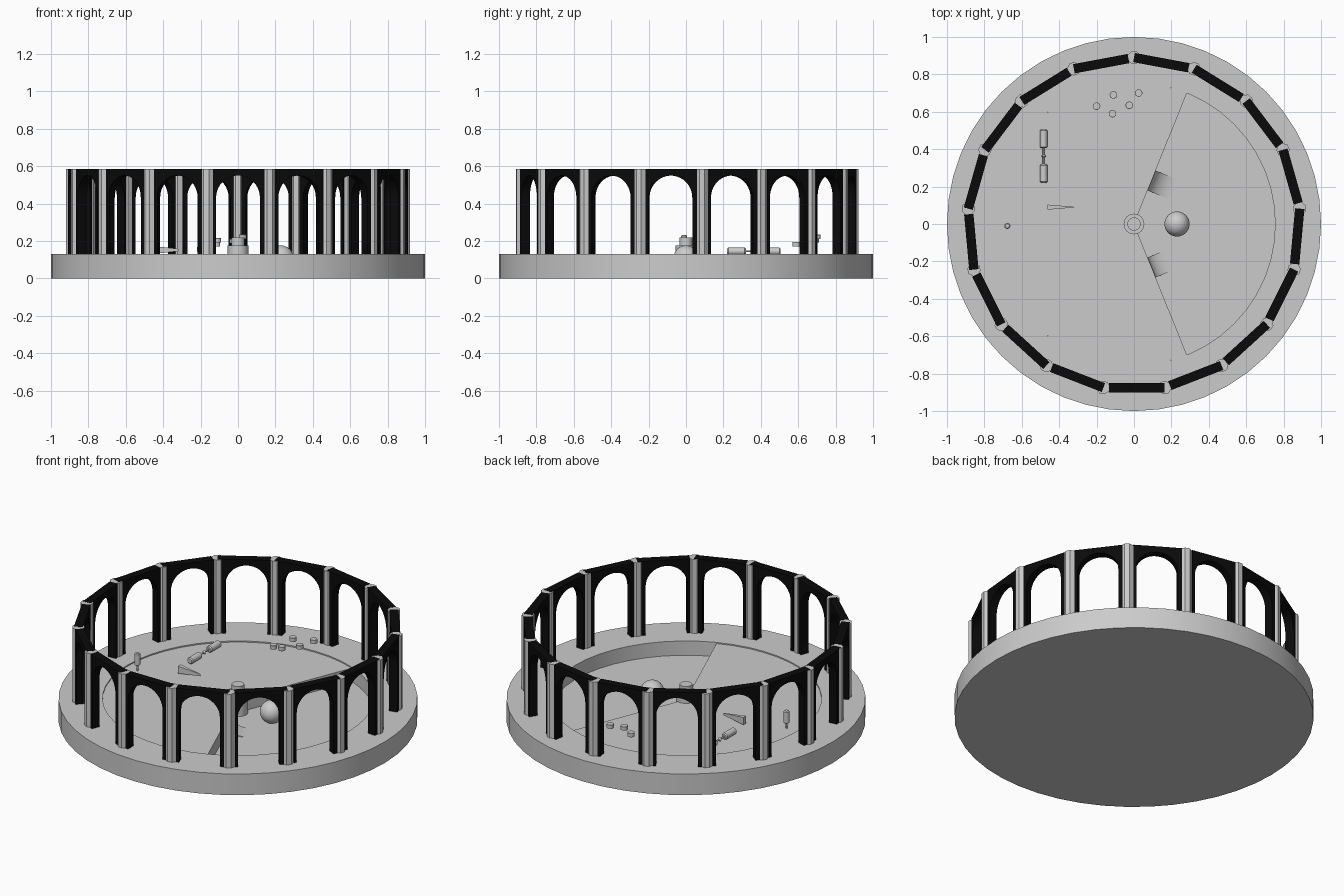
import bpy, bmesh
from math import pi, sin, cos, radians
from mathutils import Matrix, Vector

cube = bpy.data.objects.get("Cube")
if cube:
    bpy.data.objects.remove(cube, do_unlink=True)


def material(name, value):
    mat = bpy.data.materials.new(name)
    mat.use_nodes = True
    color = (value, value, value, 1)
    mat.diffuse_color = color
    mat.node_tree.nodes["Principled BSDF"].inputs["Base Color"].default_value = color
    return mat


STONE = material("light grey stone", 0.6)
BLACK = material("black", 0.003)


def finish(name, bm, mat, matrix):
    """Turn a bmesh into an object, smooth except at sharp edges."""
    bmesh.ops.remove_doubles(bm, verts=bm.verts, dist=1e-5)
    bmesh.ops.recalc_face_normals(bm, faces=bm.faces)
    for face in bm.faces:
        face.smooth = True
    for edge in bm.edges:
        edge.smooth = edge.calc_face_angle(0) < radians(30)
    mesh = bpy.data.meshes.new(name)
    bm.to_mesh(mesh)
    bm.free()
    mesh.materials.append(mat)
    obj = bpy.data.objects.new(name, mesh)
    obj.matrix_world = matrix
    bpy.context.collection.objects.link(obj)
    return obj


def lathe(name, profile, segments=24, mat=STONE, matrix=Matrix()):
    """Revolve (radius, height) points about local z."""
    bm = bmesh.new()
    verts = [bm.verts.new((r, 0, z)) for r, z in profile]
    edges = [bm.edges.new(pair) for pair in zip(verts, verts[1:])]
    bmesh.ops.spin(bm, geom=verts + edges, cent=(0, 0, 0), axis=(0, 0, 1),
                   angle=2 * pi, steps=segments, use_merge=True)
    return finish(name, bm, mat, matrix)


def prism(name, outline, depth, mat=STONE, matrix=Matrix()):
    """Extrude a local xy outline along local z."""
    bm = bmesh.new()
    face = bm.faces.new([bm.verts.new((x, y, 0)) for x, y in outline])
    out = bmesh.ops.extrude_face_region(bm, geom=[face])
    top = [v for v in out["geom"] if isinstance(v, bmesh.types.BMVert)]
    bmesh.ops.translate(bm, verts=top, vec=(0, 0, depth))
    return finish(name, bm, mat, matrix)


def frame(x_axis, y_axis, z_axis, origin):
    m = Matrix((x_axis, y_axis, z_axis)).transposed().to_4x4()
    m.translation = origin
    return m


def polar(radius, angle, z=0):
    return Vector((radius * cos(angle), radius * sin(angle), z))


def capsule(radius, low, high, bevel):
    return [(0, low), (radius - bevel, low), (radius, low + bevel),
            (radius, high - bevel), (radius - bevel, high), (0, high)]


UP = Vector((0, 0, 1))
RIM, DECK, PIT = 0.13, 0.123, 0.042
BOWL, WEDGE = 0.755, radians(68)

# Round base with a sunken bowl
lathe("base", [(0, 0), (1, 0), (1, RIM), (BOWL, RIM), (BOWL, PIT), (0, PIT)], 48)

# Raised deck filling the bowl except for the open wedge
sweep = 2 * pi - 2 * WEDGE
arc = [polar(BOWL, WEDGE + sweep * i / 48) for i in range(49)]
prism("deck", [(0, 0)] + [(p.x, p.y) for p in arc], DECK - PIT,
      matrix=Matrix.Translation((0, 0, PIT)))

# Ring of columns joined by arched panels
COUNT, RING, TOP = 17, 0.89, 0.585
step = 2 * pi / COUNT
half = RING * sin(step / 2)
arch_r, spring = 0.117, 0.433
arch = [(arch_r * cos(pi * i / 20), spring + arch_r * sin(pi * i / 20)) for i in range(21)]
panel = ([(half, RIM), (half, TOP), (0.03 - half, TOP), (0.03 - half, RIM),
          (-arch_r, RIM)] + arch[::-1] + [(arch_r, RIM)])
thick = 0.05
for i in range(COUNT):
    a = pi / 2 + i * step
    lathe("column", [(0, RIM), (0.036, RIM), (0.036, TOP - 0.001), (0, TOP - 0.001)], 8,
          matrix=Matrix.Translation(polar(RING, a)) @ Matrix.Rotation(a + pi / 8, 4, "Z"))
    mid = a + step / 2
    out = polar(1, mid)
    along = UP.cross(out)
    prism("arch_panel", panel, thick, BLACK,
          frame(along, UP, out, out * (RING * cos(step / 2) - thick / 2)))

# Central stepped post
lathe("center_post", [(0, PIT), (0.055, PIT), (0.055, 0.175), (0.035, 0.175),
                      (0.035, 0.218), (0, 0.218)], 32)

# Ball on the pit floor
R = 0.067
lathe("ball", [(R * sin(pi * i / 16), -R * cos(pi * i / 16)) for i in range(17)], 32,
      matrix=Matrix.Translation((0.23, 0, PIT + R)))

# Curved slides from the deck into the pit, one on each wedge wall
run, drop = 0.12, DECK - PIT
curve = [(run * (1 - cos(pi * i / 20)), drop * (1 - sin(pi * i / 20))) for i in range(11)]
for side in (1, -1):
    wall = polar(1, side * WEDGE)
    inward = Vector((sin(WEDGE), -side * cos(WEDGE), 0))
    prism("slide", [(0, 0)] + curve, 0.115, matrix=frame(inward, UP, wall, wall * 0.193 + UP * PIT))

# Floating stepping discs
for x, y, z in ((-0.2, 0.63, 0.155), (-0.115, 0.59, 0.183), (-0.025, 0.635, 0.2),
                (-0.11, 0.69, 0.203), (0.025, 0.7, 0.222)):
    lathe("stepping_disc", capsule(0.02, -0.012, 0.012, 0.001), 20,
          matrix=Matrix.Translation((x, y, z)))

# Barbell lying along y: two weights, a thin rod and a middle bead
lay = Matrix.Translation((-0.483, 0.363, 0.145)) @ Matrix.Rotation(-pi / 2, 4, "X")
for side in (-1, 1):
    ends = sorted((side * 0.043, side * 0.143))
    lathe("barbell_weight", capsule(0.02, ends[0], ends[1], 0.006), matrix=lay)
lathe("barbell_rod", capsule(0.005, -0.05, 0.05, 0.001), 12, matrix=lay)
lathe("barbell_bead", [(0, -0.016), (0.012, 0), (0, 0.016)], 12, matrix=lay)

# Tapered spike lying along x
bm = bmesh.new()
bmesh.ops.create_cube(bm, size=1)
for v in bm.verts:
    wide = v.co.x < 0
    v.co = Vector((v.co.x * 0.145 - 0.39, v.co.y * (0.027 if wide else 0.003) + 0.09,
                   0.152 + v.co.z * (0.045 if wide else 0.012)))
finish("spike", bm, STONE, Matrix())

# Upright capsule on a thin stem
spot = Matrix.Translation((-0.677, -0.01, 0))
lathe("capsule_body", capsule(0.016, 0.155, 0.232, 0.005), matrix=spot)
lathe("capsule_stem", capsule(0.005, DECK, 0.16, 0.001), 12, matrix=spot)
